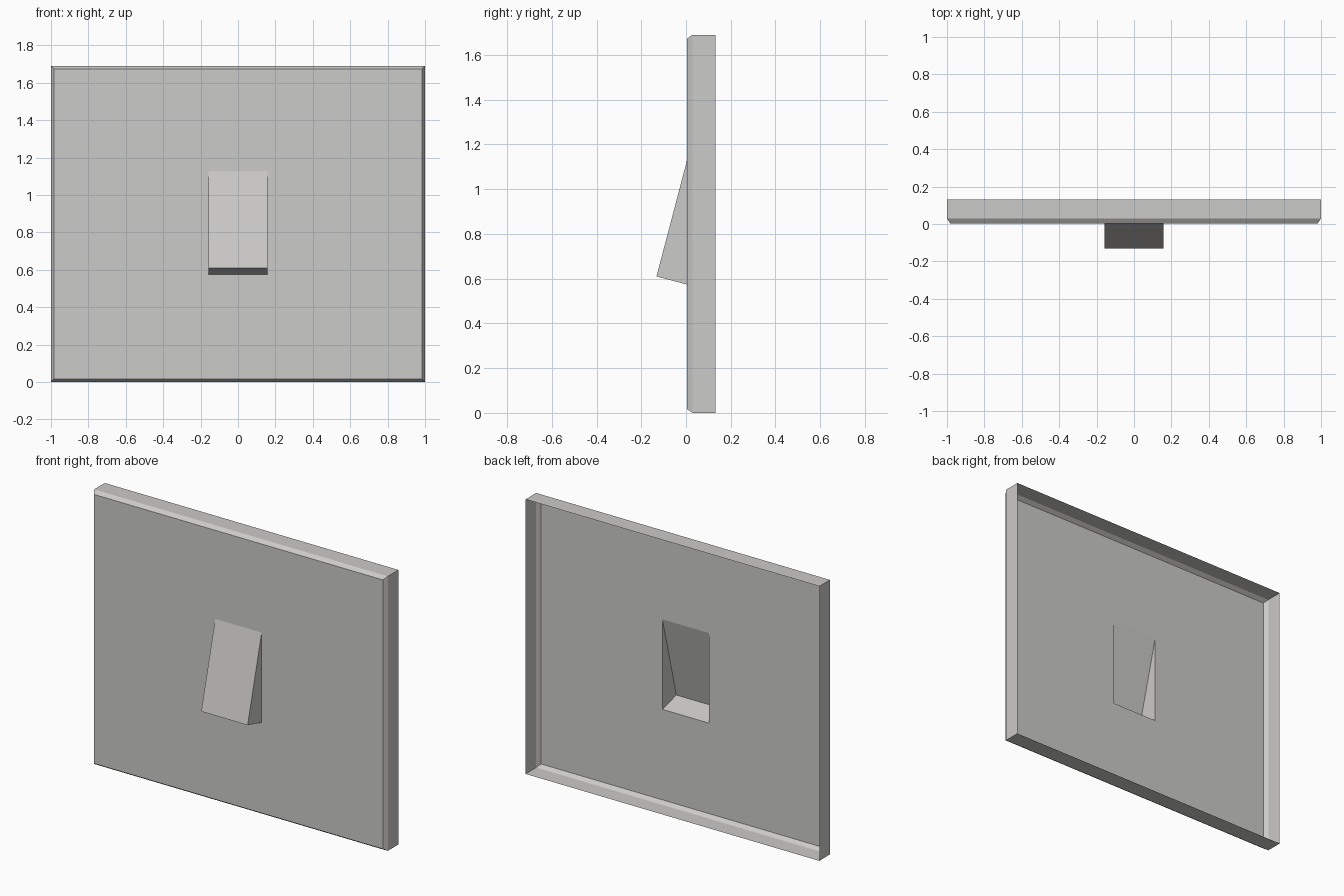
import bpy
import bmesh

cube = bpy.data.objects.get("Cube")
if cube:
    bpy.data.objects.remove(cube, do_unlink=True)

# One flat colour for the whole fitting
grey = bpy.data.materials.new("light_grey_plastic")
colour = (0.6, 0.595, 0.58, 1)
grey.use_nodes = True
grey.diffuse_color = colour
grey.node_tree.nodes["Principled BSDF"].inputs["Base Color"].default_value = colour

HEIGHT = 1.69
FRONT, BACK = 0.004, 0.132
BEVEL = 0.017


def rectangle(bm, half_width, low, high, y):
    """Four corners, counter-clockwise from the front."""
    return [bm.verts.new((x, y, z)) for x, z in
            ((-half_width, low), (half_width, low), (half_width, high), (-half_width, high))]


def bridge(bm, outer, inner):
    for i in range(4):
        j = (i + 1) % 4
        bm.faces.new((outer[i], outer[j], inner[j], inner[i]))


def finish(bm, name):
    mesh = bpy.data.meshes.new(name)
    bm.to_mesh(mesh)
    bm.free()
    mesh.materials.append(grey)
    obj = bpy.data.objects.new(name, mesh)
    bpy.context.collection.objects.link(obj)


# Open-backed wall plate: rim, bevel, and front face with a switch opening
SWITCH = (0.158, 0.574, 1.128, FRONT)
bm = bmesh.new()
rings = [rectangle(bm, 1, 0, HEIGHT, BACK),
         rectangle(bm, 1, 0, HEIGHT, FRONT + 0.025),
         rectangle(bm, 1 - BEVEL, BEVEL, HEIGHT - BEVEL, FRONT),
         rectangle(bm, *SWITCH)]
for outer, inner in zip(rings, rings[1:]):
    bridge(bm, outer, inner)
finish(bm, "wall_plate")

# Hollow wedge-shaped rocker, open at the back
bm = bmesh.new()
low_left, low_right, top_right, top_left = rectangle(bm, *SWITCH)
tip_left, tip_right = [bm.verts.new((x, -BACK, 0.61)) for x in (-SWITCH[0], SWITCH[0])]
bm.faces.new((tip_left, tip_right, top_right, top_left))
bm.faces.new((low_left, low_right, tip_right, tip_left))
bm.faces.new((low_left, tip_left, top_left))
bm.faces.new((low_right, top_right, tip_right))
finish(bm, "rocker_switch")
